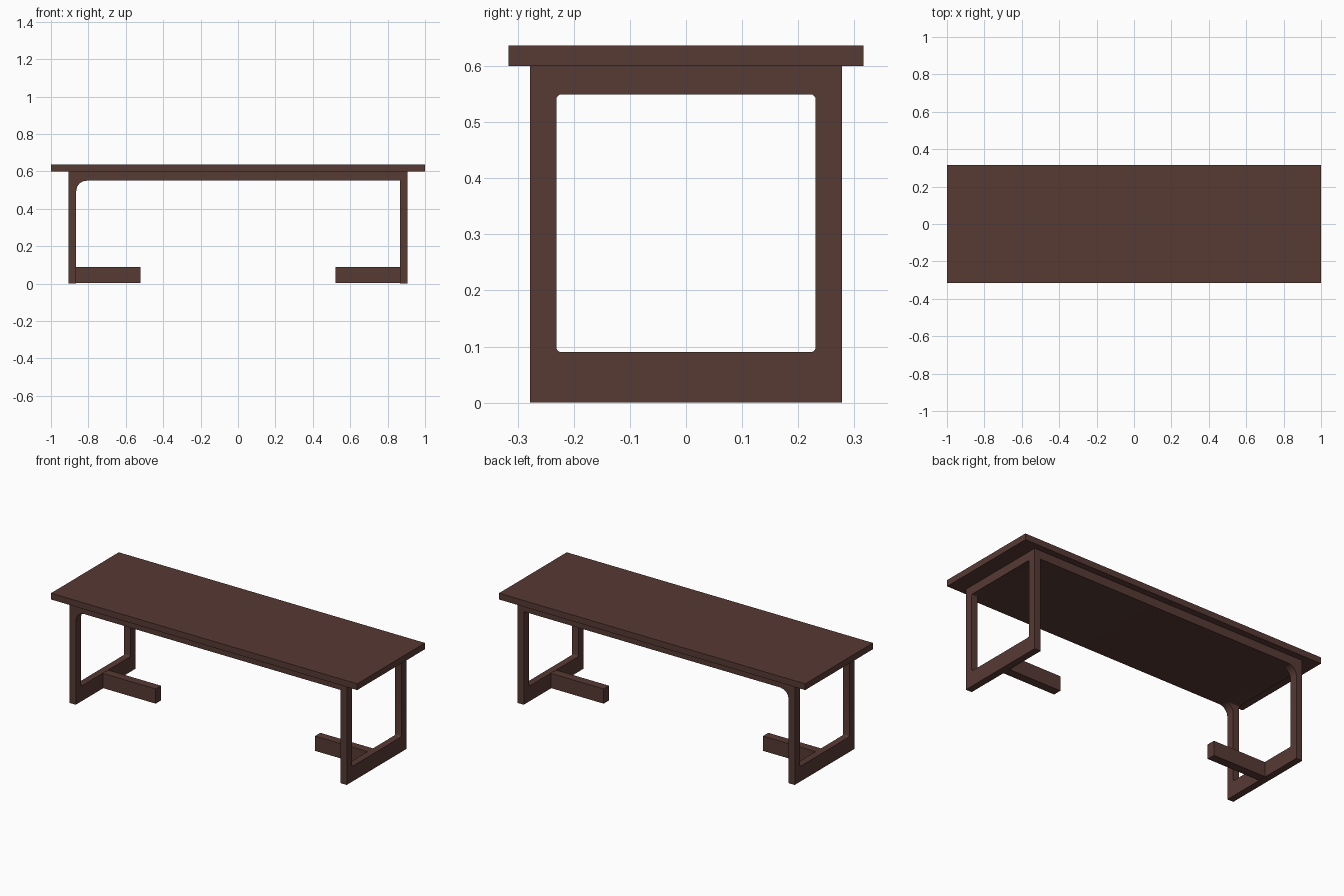
import bpy, bmesh

if "Cube" in bpy.data.objects:
    bpy.data.objects.remove(bpy.data.objects["Cube"], do_unlink=True)

wood = bpy.data.materials.new("dark brown wood")
wood.use_nodes = True
COLOUR = (0.095, 0.042, 0.034, 1)
wood.diffuse_color = COLOUR
wood.node_tree.nodes["Principled BSDF"].inputs["Base Color"].default_value = COLOUR


def box(name, low, high, rounding=0, rounded_edge=None):
    """Box between two corners; edges passing the rule are rounded."""
    bm = bmesh.new()
    bmesh.ops.create_cube(bm, size=1)
    for v in bm.verts:
        v.co = [a + (c + 0.5) * (b - a) for a, b, c in zip(low, high, v.co)]
    if rounding:
        edges = [e for e in bm.edges if rounded_edge(e)]
        bmesh.ops.bevel(bm, geom=edges, offset=rounding, segments=4,
                        profile=0.5, affect='EDGES')
    bmesh.ops.recalc_face_normals(bm, faces=bm.faces)
    mesh = bpy.data.meshes.new(name)
    bm.to_mesh(mesh)
    bm.free()
    mesh.materials.append(wood)
    obj = bpy.data.objects.new(name, mesh)
    bpy.context.collection.objects.link(obj)
    return obj


def cut(target, cutter):
    """Subtract a cutter and remove it."""
    cutter.hide_render = True
    mod = target.modifiers.new("opening", 'BOOLEAN')
    mod.operation = 'DIFFERENCE'
    mod.solver = 'EXACT'
    mod.object = cutter
    bpy.context.view_layer.objects.active = target
    bpy.ops.object.modifier_apply(modifier=mod.name)
    bpy.data.objects.remove(cutter, do_unlink=True)


def runs_along_x(e):
    return abs(e.verts[0].co.x - e.verts[1].co.x) > 0.1


def upper_right_corner(e):
    return all(v.co.x < 0 and v.co.z > 0.5 for v in e.verts)


# Table top
box("table_top", (-1, -0.316, 0.60), (1, 0.316, 0.637))

# Under panel with both leg frames, opened along its width and its length
frame = box("leg_frame", (-0.905, -0.278, 0), (0.905, 0.278, 0.60))
cut(frame, box("knee_space", (-0.865, -0.5, -0.2), (0.865, 0.5, 0.55),
               0.055, upper_right_corner))
cut(frame, box("end_window", (-1.2, -0.231, 0.09), (1.2, 0.231, 0.5495),
               0.009, runs_along_x))

# Floor feet pointing inward from each frame
for side, label in ((1, "left"), (-1, "right")):
    xs = sorted((side * 0.52, side * 0.87))
    box(label + "_foot", (xs[0], -0.025, 0.002), (xs[1], 0.025, 0.089))

# Crisp edges with soft fillets
bpy.ops.object.select_all(action='DESELECT')
frame.select_set(True)
bpy.context.view_layer.objects.active = frame
bpy.ops.object.shade_smooth_by_angle(angle=0.55)
